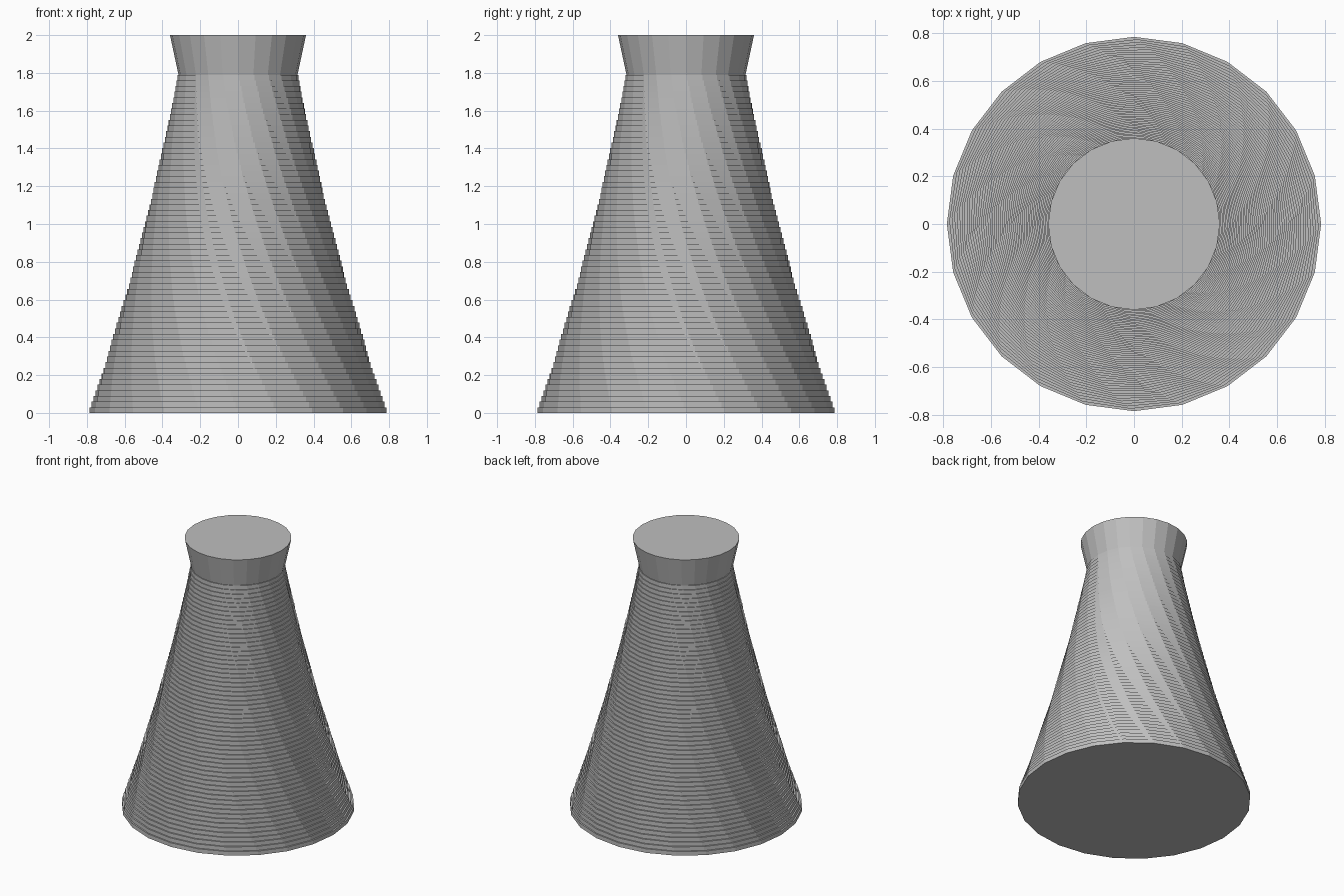
import bpy, bmesh, math

if "Cube" in bpy.data.objects:
    bpy.data.objects.remove(bpy.data.objects["Cube"], do_unlink=True)

SIDES = 24
LAYERS = 60
NECK_Z = 1.79
TWIST = math.radians(-1)

grey = bpy.data.materials.new("plain grey")
grey.use_nodes = True
colour = (0.52, 0.52, 0.52, 1)
grey.diffuse_color = colour
grey.node_tree.nodes["Principled BSDF"].inputs["Base Color"].default_value = colour


def ring(bm, radius, z, turn):
    step = 2 * math.pi / SIDES
    return [bm.verts.new((radius * math.cos(i * step + turn),
                          radius * math.sin(i * step + turn), z)) for i in range(SIDES)]


def build(name, rings):
    """Skin a stack of (radius, height, turn) rings and cap both ends."""
    bm = bmesh.new()
    loops = [ring(bm, *r) for r in rings]
    for low, high in zip(loops, loops[1:]):
        for i in range(SIDES):
            j = (i + 1) % SIDES
            bm.faces.new((low[i], low[j], high[j], high[i]))
    bm.faces.new(loops[0][::-1])
    bm.faces.new(loops[-1])
    mesh = bpy.data.meshes.new(name)
    bm.to_mesh(mesh)
    bm.free()
    mesh.materials.append(grey)
    obj = bpy.data.objects.new(name, mesh)
    bpy.context.collection.objects.link(obj)
    return obj


def tower_radius(z):
    return 0.785 - 0.336 * z + 0.041 * z * z


# Tapering body: thin stacked discs, each turned slightly from the one below
steps = []
height = NECK_Z / LAYERS
for n in range(LAYERS):
    r = tower_radius(n * height)
    steps += [(r, n * height, n * TWIST), (r, (n + 1) * height, n * TWIST)]
build("stepped_body", steps)

# Flared rim with a flat closed top
turn = LAYERS * TWIST
build("flared_rim", [(0.315, NECK_Z, turn), (0.36, 2.0, turn)])
